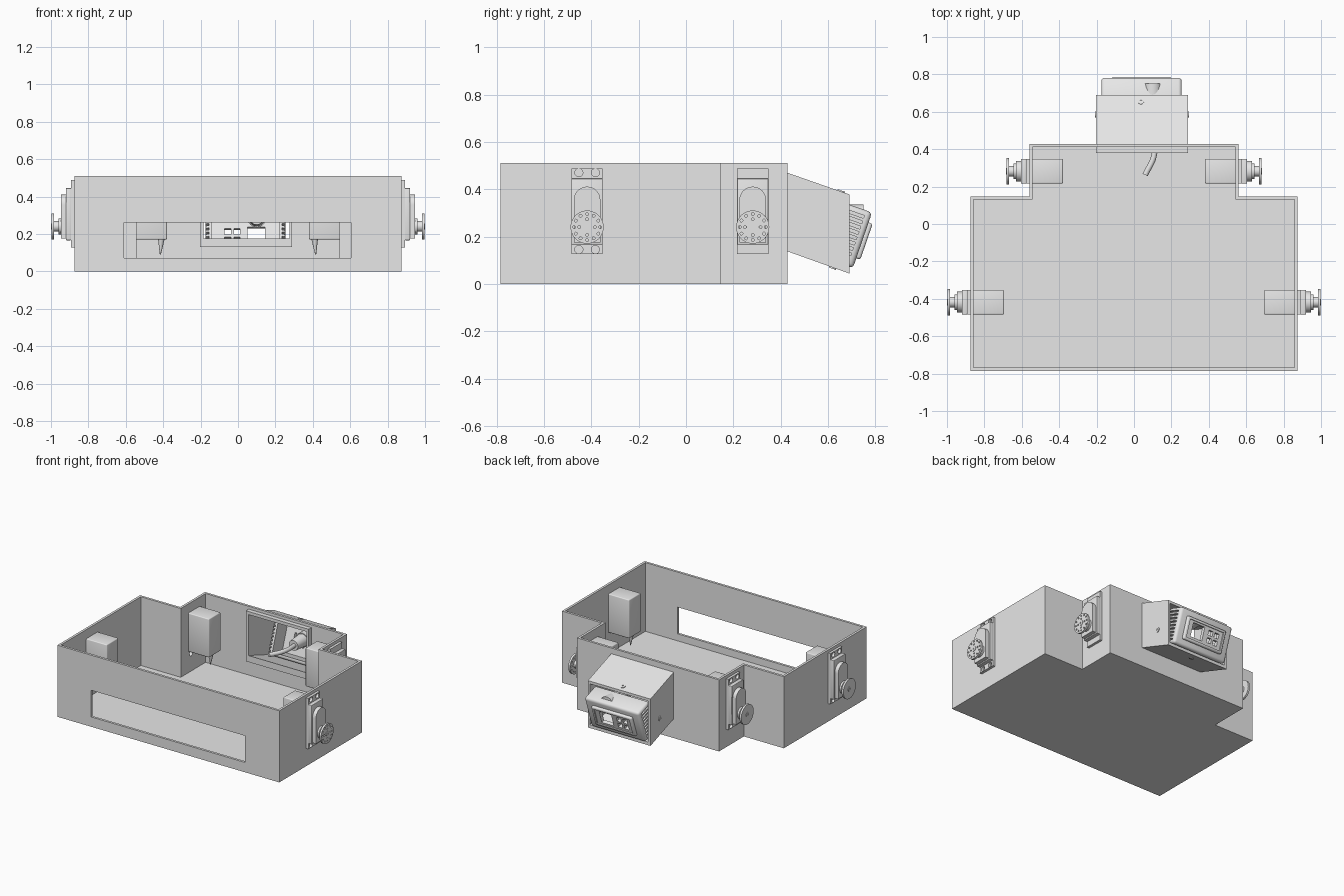
import bpy, bmesh, math
from mathutils import Vector, Matrix

cube = bpy.data.objects.get("Cube")
if cube:
    bpy.data.objects.remove(cube, do_unlink=True)

grey = bpy.data.materials.new("plain_grey")
grey.use_nodes = True
grey.diffuse_color = (0.8, 0.8, 0.8, 1)
grey.node_tree.nodes["Principled BSDF"].inputs["Base Color"].default_value = (0.8, 0.8, 0.8, 1)


def finish(name, bm):
    bmesh.ops.recalc_face_normals(bm, faces=bm.faces)
    mesh = bpy.data.meshes.new(name)
    bm.to_mesh(mesh)
    bm.free()
    mesh.materials.append(grey)
    obj = bpy.data.objects.new(name, mesh)
    bpy.context.collection.objects.link(obj)
    return obj


def box(name, xs, ys, zs, bevel=0):
    bm = bmesh.new()
    bmesh.ops.create_cube(bm, size=1)
    for v in bm.verts:
        v.co = [sum(r) / 2 + c * abs(r[1] - r[0]) for c, r in zip(v.co, (xs, ys, zs))]
    if bevel:
        bmesh.ops.bevel(bm, geom=bm.edges[:], offset=bevel, segments=3, profile=0.5, affect='EDGES')
    return finish(name, bm)


def rod(name, a, b, r, r2=None, seg=32):
    a, b = Vector(a), Vector(b)
    bm = bmesh.new()
    bmesh.ops.create_cone(bm, cap_ends=True, segments=seg, radius1=r,
                          radius2=r if r2 is None else r2, depth=(b - a).length)
    turn = (b - a).to_track_quat('Z', 'Y').to_matrix().to_4x4()
    bm.transform(Matrix.Translation((a + b) / 2) @ turn)
    return finish(name, bm)


def prism(name, points, lo, hi, axis):
    """Extrude a flat outline along x or z."""
    bm = bmesh.new()
    place = (lambda p: (lo, *p)) if axis == 'x' else (lambda p: (*p, lo))
    face = bm.faces.new([bm.verts.new(place(p)) for p in points])
    new = bmesh.ops.extrude_face_region(bm, geom=[face])["geom"]
    shift = (hi - lo, 0, 0) if axis == 'x' else (0, 0, hi - lo)
    bmesh.ops.translate(bm, vec=shift, verts=[v for v in new if isinstance(v, bmesh.types.BMVert)])
    return finish(name, bm)


def cut(target, *cutters):
    for c in cutters:
        mod = target.modifiers.new("cut", 'BOOLEAN')
        mod.operation, mod.solver, mod.object = 'DIFFERENCE', 'EXACT', c
        bpy.context.view_layer.objects.active = target
        bpy.ops.object.modifier_apply(modifier=mod.name)
        bpy.data.objects.remove(c, do_unlink=True)
    return target


def outline(t):
    """Stepped plan of the tray, inset by t."""
    half = [(0.875 - t, -0.785 + t), (0.875 - t, 0.148 - t), (0.56 - t, 0.148 - t), (0.56 - t, 0.428 - t)]
    return half + [(-x, y) for x, y in reversed(half)]


def hood_cavity():
    return prism("cavity", [(0.34, 0.482), (0.72, 0.348), (0.72, 0.056), (0.34, 0.19)], -0.185, 0.275, 'x')


SERVOS = [(0.875, -0.418), (0.56, 0.282)]
TABS = [(dy, z) for dy in (-0.035, 0.035) for z in (0.145, 0.47)]

# Open tray with front slot, hood opening, floor holes and servo bolt holes
tray = prism("tray", outline(0), 0, 0.51, 'z')
cut(tray, prism("inside", outline(0.017), 0.02, 0.6, 'z'),
    box("slot", (-0.61, 0.605), (-0.9, -0.7), (0.07, 0.26)), hood_cavity())
for x in (-0.457, 0.457):
    for y in (-0.51, 0.03):
        cut(tray, rod("hole", (x, y, -0.1), (x, y, 0.1), 0.012))
for wall, yc in SERVOS:
    for dy, z in TABS:
        cut(tray, rod("hole", (-1.2, yc + dy, z), (1.2, yc + dy, z), 0.017))


def servo(label, s, wall, yc):
    def span(a, b):
        return sorted((s * (wall + a), s * (wall + b)))

    def at(d, y, z):
        return (s * (wall + d), yc + y, z)

    box(label + "_servo_body", span(-0.18, 0.005), (yc - 0.066, yc + 0.066), (0.17, 0.445), 0.006)
    flange = box(label + "_servo_flange", span(0, 0.018), (yc - 0.066, yc + 0.066), (0.127, 0.488))
    for dy, z in TABS:
        cut(flange, rod("hole", at(-0.1, dy, z), at(0.1, dy, z), 0.017))
    box(label + "_servo_case", span(0.016, 0.045), (yc - 0.066, yc + 0.066), (0.166, 0.445), 0.004)
    # Round-topped gear housing
    arc = [(yc + 0.056 * math.cos(k * math.pi / 16), 0.355 + 0.056 * math.sin(k * math.pi / 16)) for k in range(17)]
    lo, hi = span(0.04, 0.072)
    prism(label + "_gear_housing", arc + [(yc - 0.056, 0.175), (yc + 0.056, 0.175)], lo, hi, 'x')
    rod(label + "_gear_boss", at(0.07, 0, 0.24), at(0.085, 0, 0.24), 0.042)
    rod(label + "_shaft", at(0.08, 0, 0.24), at(0.112, 0, 0.24), 0.028)
    # Round horn with a ring of holes
    horn = rod(label + "_horn", at(0.108, 0, 0.24), at(0.122, 0, 0.24), 0.07, seg=40)
    for count, r in ((12, 0.055), (4, 0.033)):
        for k in range(count):
            a = math.tau * k / count
            y, z = r * math.cos(a), 0.24 + r * math.sin(a)
            cut(horn, rod("hole", at(0.09, y, z), at(0.14, y, z), 0.006, seg=10))
    screw = rod(label + "_horn_screw", at(0.118, 0, 0.24), at(0.125, 0, 0.24), 0.017, seg=24)
    cut(screw, rod("hole", at(0.12, 0, 0.24), at(0.14, 0, 0.24), 0.008, seg=6))
    rod(label + "_servo_lead", at(-0.15, 0, 0.175), at(-0.145, 0, 0.09), 0.018, 0.003, seg=12)


for (wall, yc), where in zip(SERVOS, ("front", "back")):
    for s, side in ((1, "left"), (-1, "right")):
        servo(where + "_" + side, s, wall, yc)

# Sloping hood and the rim around its inner end
hood = prism("hood", [(0.41, 0.476), (0.69, 0.378), (0.69, 0.044), (0.41, 0.144)], -0.203, 0.29, 'x')
cut(hood, hood_cavity())
rim = cut(box("hood_rim", (-0.203, 0.29), (0.38, 0.412), (0.13, 0.49)), hood_cavity())
for k in range(6):
    x = -0.15 + k * 0.078
    cut(rim, rod("hole", (x, 0.37, 0.479), (x, 0.395, 0.479), 0.005, seg=10))


# Socket screws that hold the hood
def hood_screw(name, pos, normal):
    p, n = Vector(pos), Vector(normal).normalized()
    head = rod(name, p - n * 0.01, p + n * 0.005, 0.016, seg=24)
    cut(head, rod("socket", p, p + n * 0.02, 0.008, seg=6))


hood_screw("hood_screw_left", (0.29, 0.585, 0.2), (1, 0, 0))
hood_screw("hood_screw_right", (-0.203, 0.585, 0.2), (-1, 0, 0))
hood_screw("hood_screw_top", (0.037, 0.655, 0.39), (0, 0.33, 0.94))
hood_screw("hood_screw_bottom", (0.037, 0.62, 0.069), (0, -0.33, -0.94))

# Tilted instrument: finned shell and raised bezel, built square then turned
shell = box("instrument_shell", (-0.215, 0.215), (-0.13, 0.004), (-0.125, 0.125), 0.018)
cut(shell, box("hollow", (-0.18, 0.18), (-0.2, -0.012), (-0.1, 0.1)))
for s in (-1, 1):
    for k in range(9):
        z = -0.096 + k * 0.024
        cut(shell, box("gap", sorted((s * 0.195, s * 0.3)), (-0.2, -0.022), (z - 0.006, z + 0.006)))
bezel = box("instrument_bezel", (-0.16, 0.16), (-0.005, 0.022), (-0.08, 0.08), 0.01)
cut(bezel, box("recess", (-0.14, 0.14), (0.014, 0.1), (-0.062, 0.062)))
for part in (shell, bezel):
    cut(part, box("window", (0.01, 0.105), (-0.1, 0.1), (-0.045, 0.05)))
    for x in (-0.095, -0.045):
        for z in (-0.024, 0.026):
            cut(part, box("key", (x - 0.017, x + 0.017), (-0.1, 0.1), (z - 0.017, z + 0.017)))
    part.data.transform(Matrix.Translation((0.04, 0.742, 0.185)) @ Matrix.Rotation(math.radians(-19), 4, 'X'))

# Plug inside the hood with its bent cable
rod("plug_base", (0.1, 0.58, 0.285), (0.1, 0.75, 0.285), 0.05)
rod("plug_neck", (0.1, 0.48, 0.285), (0.1, 0.59, 0.285), 0.036, 0.045)
curve = bpy.data.curves.new("cable", 'CURVE')
curve.dimensions = '3D'
curve.bevel_depth = 0.015
curve.use_fill_caps = True
spline = curve.splines.new('BEZIER')
spline.bezier_points.add(2)
for bp, co in zip(spline.bezier_points, ((0.105, 0.5, 0.285), (0.108, 0.37, 0.29), (0.06, 0.262, 0.29))):
    bp.co = co
    bp.handle_left_type = bp.handle_right_type = 'AUTO'
curve.materials.append(grey)
bpy.context.collection.objects.link(bpy.data.objects.new("cable", curve))

# Smooth rounded parts, keep edges crisp
for obj in bpy.context.scene.objects:
    obj.select_set(obj.type == 'MESH')
bpy.context.view_layer.objects.active = tray
bpy.ops.object.shade_smooth_by_angle(angle=math.radians(30))
